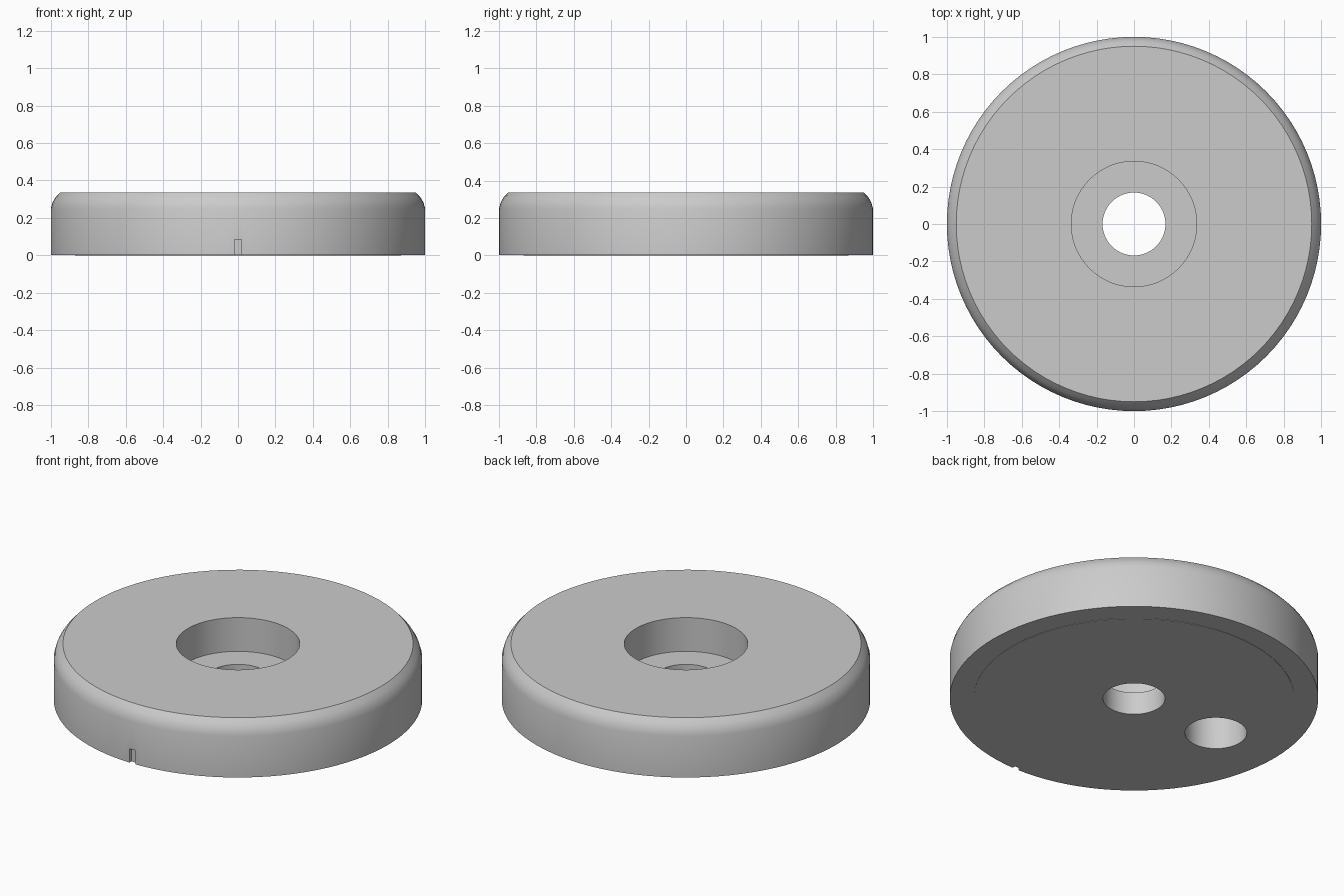
import bpy, bmesh, math
from mathutils import Matrix, Vector

cube = bpy.data.objects.get("Cube")
if cube:
    bpy.data.objects.remove(cube, do_unlink=True)

grey = bpy.data.materials.new("light grey")
grey.use_nodes = True
grey.diffuse_color = (0.6, 0.6, 0.6, 1)
grey.node_tree.nodes["Principled BSDF"].inputs["Base Color"].default_value = (0.6, 0.6, 0.6, 1)


def make_object(name, bm):
    bmesh.ops.recalc_face_normals(bm, faces=bm.faces)
    mesh = bpy.data.meshes.new(name)
    bm.to_mesh(mesh)
    bm.free()
    mesh.materials.append(grey)
    obj = bpy.data.objects.new(name, mesh)
    bpy.context.collection.objects.link(obj)
    return obj


def lathe(name, profile, steps=96):
    """Revolve a closed (radius, height) profile around z."""
    bm = bmesh.new()
    verts = [bm.verts.new((r, 0, z)) for r, z in profile]
    edges = [bm.edges.new((v, verts[i - 1])) for i, v in enumerate(verts)]
    bmesh.ops.spin(bm, geom=verts + edges, cent=(0, 0, 0), axis=(0, 0, 1),
                   angle=math.tau, steps=steps, use_merge=True)
    bmesh.ops.remove_doubles(bm, verts=bm.verts, dist=0.0001)
    return make_object(name, bm)


def cut(target, cutter):
    """Subtract the cutter from the target and remove the cutter."""
    cutter.hide_render = True
    mod = target.modifiers.new("cut", "BOOLEAN")
    mod.operation, mod.solver, mod.object = "DIFFERENCE", "EXACT", cutter
    bpy.ops.object.select_all(action="DESELECT")
    bpy.context.view_layer.objects.active = target
    target.select_set(True)
    bpy.ops.object.modifier_apply(modifier=mod.name)
    bpy.data.objects.remove(cutter, do_unlink=True)


# Disc with rounded top rim, stepped centre bore and a faint raised base
BORE, RECESS, FLOOR, TOP, STEP = 0.168, 0.335, 0.135, 0.337, 0.002
disc = lathe("disc_body", [
    (BORE, 0), (0.87, 0), (0.87, STEP), (1, STEP), (1, 0.25), (0.99, 0.285),
    (0.975, 0.31), (0.95, TOP), (RECESS, TOP), (RECESS, FLOOR), (BORE, FLOOR)])

# Blind hole in the underside
DEPTH = 0.2
bm = bmesh.new()
bmesh.ops.create_cone(bm, cap_ends=True, segments=48, radius1=BORE, radius2=BORE,
                      depth=2 * DEPTH, matrix=Matrix.Translation((-0.58, 0, 0)))
cut(disc, make_object("blind_hole_cutter", bm))

# Small notch at the foot of the front rim
bm = bmesh.new()
bmesh.ops.create_cube(bm, size=1, matrix=Matrix.Translation((0, -1, 0)) @
                      Matrix.Diagonal(Vector((0.04, 0.04, 0.17, 1))))
cut(disc, make_object("notch_cutter", bm))

bpy.ops.object.shade_smooth_by_angle(angle=math.radians(30))
